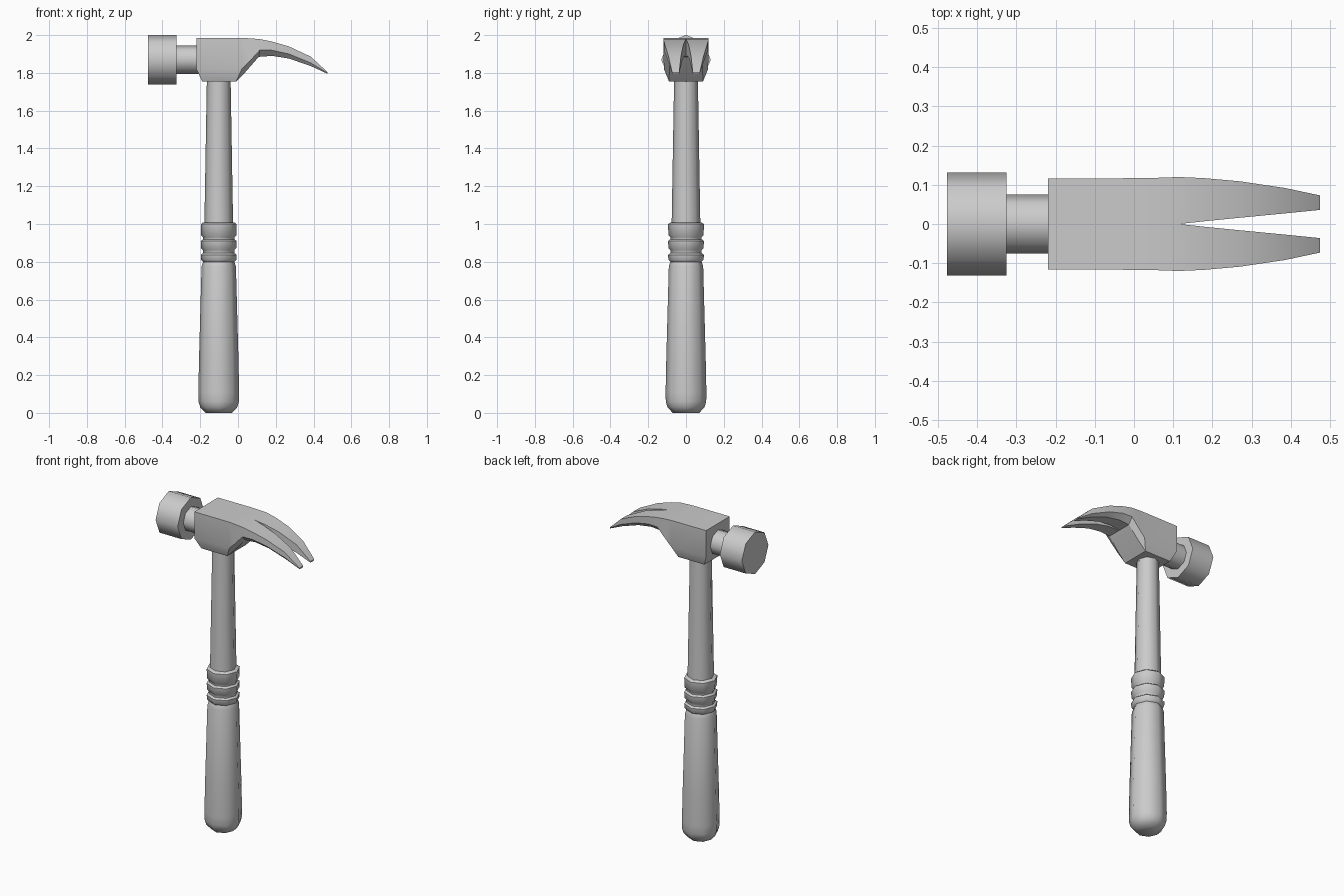
import bpy, bmesh, math

if "Cube" in bpy.data.objects:
    bpy.data.objects.remove(bpy.data.objects["Cube"])

HX = -0.102   # handle axis in x
PZ = 1.87     # striking face axis in z


def finish(name, bm, angle):
    bmesh.ops.recalc_face_normals(bm, faces=bm.faces)
    me = bpy.data.meshes.new(name)
    bm.to_mesh(me)
    bm.free()
    ob = bpy.data.objects.new(name, me)
    bpy.context.collection.objects.link(ob)
    bpy.ops.object.select_all(action='DESELECT')
    ob.select_set(True)
    bpy.context.view_layer.objects.active = ob
    bpy.ops.object.shade_smooth_by_angle(angle=math.radians(angle))
    return ob


def turned(name, profile, place, sides=8, angle=50):
    """Solid of revolution from (radius, height) points, capped at both ends."""
    bm = bmesh.new()
    rings = []
    for r, h in profile:
        ring = []
        for i in range(sides):
            a = 2 * math.pi * i / sides
            ring.append(bm.verts.new(place(r * math.cos(a), r * math.sin(a), h)))
        rings.append(ring)
    for lo, hi in zip(rings, rings[1:]):
        for i in range(sides):
            j = (i + 1) % sides
            bm.faces.new((lo[i], lo[j], hi[j], hi[i]))
    bm.faces.new(rings[0])
    bm.faces.new(rings[-1])
    return finish(name, bm, angle)


def upright(x, y, h):
    return (HX + x, y, h)


def sideways(x, y, h):
    return (h, x, PZ + y)


# Wooden shaft and ringed grip
turned("shaft", [(0.077, 0.95), (0.076, 1.0), (0.063, 1.76)], upright)
grip = [(0.07, 0.0), (0.098, 0.03), (0.107, 0.06), (0.108, 0.11),
        (0.104, 0.3), (0.091, 0.775), (0.086, 0.79)]
for low, high in ((0.81, 0.842), (0.872, 0.915), (0.94, 1.004)):
    grip += [(0.083, low - 0.01), (0.093, low), (0.095, high - 0.005), (0.083, high + 0.004)]
turned("grip", grip, upright)

# Striking face and neck
turned("striking_face", [(0.131, -0.477), (0.131, -0.325)], sideways)
turned("neck", [(0.075, -0.33), (0.075, -0.20)], sideways)

# Head body and split claw: half lofted along x, then mirrored
# x top, x bottom, z top, z middle, z bottom, half width, bottom half width, slot half width
sections = [
    (-0.22, -0.19, 1.985, 1.82, 1.755, 0.116, 0.090, 0),
    (0.02, -0.01, 1.985, 1.82, 1.755, 0.117, 0.090, 0),
    (0.06, 0.04, 1.983, 1.86, 1.805, 0.118, 0.088, 0),
    (0.115, 0.11, 1.979, 1.92, 1.885, 0.120, 0.086, 0),
    (0.18, 0.18, 1.966, 1.92, 1.890, 0.117, 0.085, 0.007),
    (0.27, 0.27, 1.940, 1.90, 1.876, 0.109, 0.083, 0.016),
    (0.385, 0.385, 1.886, 1.853, 1.836, 0.092, 0.078, 0.027),
    (0.475, 0.475, 1.803, 1.799, 1.795, 0.073, 0.070, 0.036),
]
bm = bmesh.new()
loops = []
for xt, xb, zt, zm, zb, w, wb, s in sections:
    pts = [(xt, s, zt), (xt, w, zt), (xt, w, zm), (xb, wb, zb), (xb, s, zb), (xt, s, zm)]
    loops.append([bm.verts.new(p) for p in pts])
for n, (a, b) in enumerate(zip(loops, loops[1:])):
    for i in range(6):
        if i >= 4 and n < 3:
            continue          # open on the mirror plane before the slot starts
        j = (i + 1) % 6
        bm.faces.new((a[i], a[j], b[j], b[i]))
for l in (loops[0], loops[-1]):
    bm.faces.new((l[0], l[1], l[2], l[5]))
    bm.faces.new((l[5], l[2], l[3], l[4]))
half = bm.verts[:] + bm.edges[:] + bm.faces[:]
bmesh.ops.mirror(bm, geom=half, axis='Y', merge_dist=0.0005)
bmesh.ops.remove_doubles(bm, verts=bm.verts, dist=0.0005)
finish("claw_head", bm, 25)
